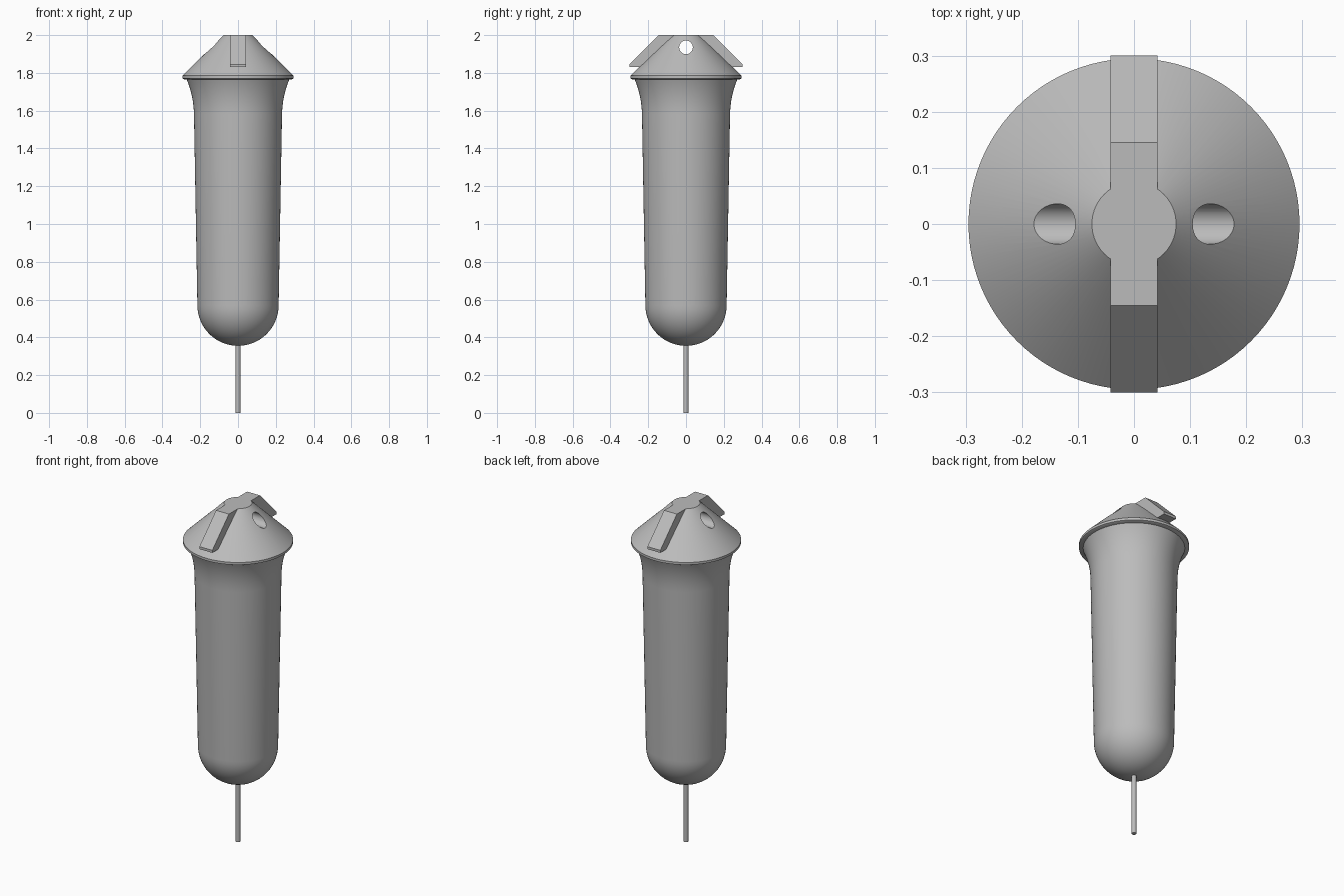
import bpy, bmesh, math

cube = bpy.data.objects.get("Cube")
if cube:
    bpy.data.objects.remove(cube, do_unlink=True)

grey = bpy.data.materials.new("plain grey")
grey.use_nodes = True
colour = (0.5, 0.5, 0.5, 1)
grey.diffuse_color = colour
grey.node_tree.nodes["Principled BSDF"].inputs["Base Color"].default_value = colour


def finish(name, bm):
    bmesh.ops.recalc_face_normals(bm, faces=bm.faces)
    mesh = bpy.data.meshes.new(name)
    bm.to_mesh(mesh)
    bm.free()
    obj = bpy.data.objects.new(name, mesh)
    bpy.context.collection.objects.link(obj)
    mesh.materials.append(grey)
    return obj


def lathe(name, profile, sides=96):
    """Revolve (radius, z) points, which start and end on the axis."""
    bm = bmesh.new()
    verts = [bm.verts.new((r, 0, z)) for r, z in profile]
    edges = [bm.edges.new(pair) for pair in zip(verts, verts[1:])]
    bmesh.ops.spin(bm, geom=verts + edges, cent=(0, 0, 0), axis=(0, 0, 1),
                   angle=math.tau, steps=sides)
    bmesh.ops.remove_doubles(bm, verts=bm.verts, dist=1e-5)
    return finish(name, bm)


def smooth(obj, degrees=30):
    bpy.ops.object.select_all(action='DESELECT')
    obj.select_set(True)
    bpy.context.view_layer.objects.active = obj
    bpy.ops.object.shade_smooth_by_angle(angle=math.radians(degrees))


def boolean(obj, other, operation):
    mod = obj.modifiers.new(operation.title(), 'BOOLEAN')
    mod.operation = operation
    mod.solver = 'EXACT'
    mod.object = other
    bpy.ops.object.select_all(action='DESELECT')
    obj.select_set(True)
    bpy.context.view_layer.objects.active = obj
    bpy.ops.object.modifier_apply(modifier=mod.name)
    bpy.data.objects.remove(other, do_unlink=True)


# Tapered body: round bottom, long wall, flared mouth
bottom_r = 0.215
profile = []
for i in range(17):
    a = i / 16 * math.pi / 2
    profile.append((bottom_r * math.sin(a), 0.57 - bottom_r * math.cos(a)))
profile.append((0.233, 1.58))
for i in range(1, 11):
    t = i / 10
    profile.append((0.233 + 0.006 * t + 0.034 * t ** 2.2, 1.58 + 0.188 * t))
profile.append((0, 1.768))
smooth(lathe("body", profile))

# Thin rod below the body
smooth(lathe("bottom_rod", [(0, 0), (0.013, 0), (0.013, 0.37), (0, 0.37)], 32))

# Conical cap with a thin rim
cap = lathe("cap", [(0, 1.766), (0.285, 1.766), (0.295, 1.771), (0.295, 1.785),
                    (0.075, 2.0), (0, 2.0)])

# Crossbar over the cap, sloping down at both ends
half = [(0.145, 2.0), (0.3, 1.845), (0.3, 1.83)]
outline = half + [(-y, z) for y, z in reversed(half)]
bm = bmesh.new()
face = bm.faces.new([bm.verts.new((-0.042, y, z)) for y, z in outline])
side = bmesh.ops.extrude_face_region(bm, geom=[face])["geom"]
bmesh.ops.translate(bm, vec=(0.084, 0, 0),
                    verts=[v for v in side if isinstance(v, bmesh.types.BMVert)])
boolean(cap, finish("crossbar", bm), 'UNION')

# Round hole straight through the cap from side to side
bpy.ops.mesh.primitive_cylinder_add(vertices=48, radius=0.036, depth=1,
                                    location=(0, 0, 1.935),
                                    rotation=(0, math.pi / 2, 0))
drill = bpy.context.object
drill.name = "hole_cutter"
drill.hide_render = True
boolean(cap, drill, 'DIFFERENCE')
smooth(cap)
